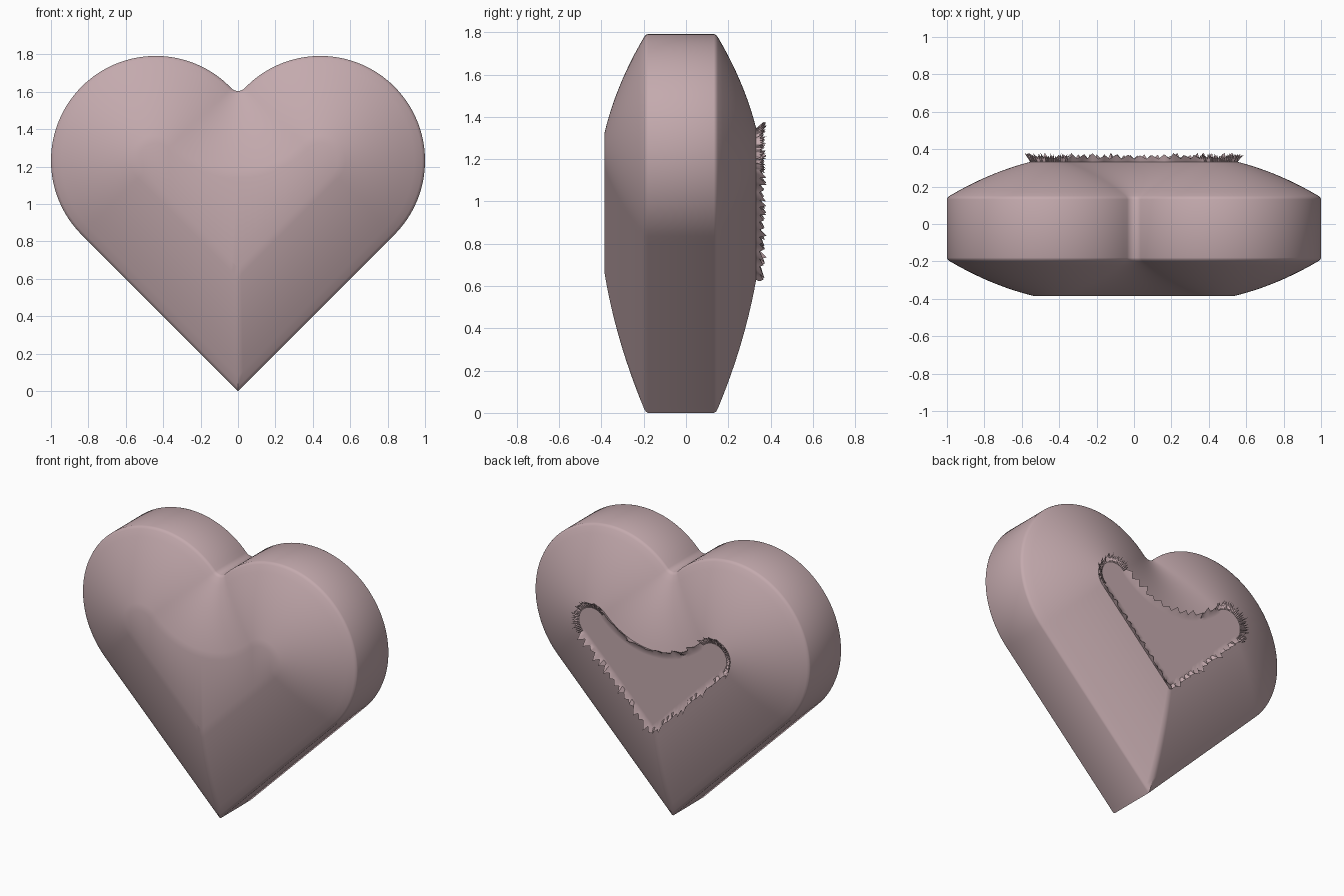
import bpy, bmesh, math, random

if "Cube" in bpy.data.objects:
    bpy.data.objects.remove(bpy.data.objects["Cube"])

random.seed(4)

# Heart outline: two lobes, a small fillet in the notch, straight sides to the tip
CX, CZ, R = 0.44, 1.232, 0.56
NOTCH = 1.605
dz = NOTCH - CZ
RHO = (CX**2 + dz**2 - R**2) / (2 * (R - dz))
NZ = NOTCH + RHO
PHI = math.atan2(CZ - NZ, CX)


def heart(d):
    """Outline inset by d, as a closed list of (x, z); same count for every d."""
    half = []
    for i in range(13):
        a = -math.pi / 2 + (PHI + math.pi / 2) * i / 12
        half.append(((RHO + d) * math.cos(a), NZ + (RHO + d) * math.sin(a)))
    for i in range(1, 65):
        a = PHI + math.pi + (-math.pi / 4 - PHI - math.pi) * i / 64
        half.append((CX + (R - d) * math.cos(a), CZ + (R - d) * math.sin(a)))
    x, z = half[-1]
    tip = CZ - CX - math.sqrt(2) * (R - d)
    for i in range(1, 31):
        t = i / 30
        half.append((x * (1 - t), z + (tip - z) * t))
    return half + [(-px, pz) for px, pz in reversed(half[1:-1])]


def dome(d):
    return 0.6 * d - 0.39 * d * d


# Cross-section from front plateau to back plateau: (inset, y, ragged)
STEPS = 12
FRONT, BACK = 0.467, 0.445
profile = []
for i in range(STEPS):
    d = FRONT + (0.015 - FRONT) * i / (STEPS - 1)
    profile.append((d, -0.19 - dome(d), False))
profile += [(0.004, -0.19, False), (0, -0.18, False),
            (0, 0.132, False), (0.004, 0.142, False)]
for i in range(STEPS):
    d = 0.015 + (BACK - 0.015) * i / (STEPS - 1)
    profile.append((d, 0.142 + dome(d), False))
# Ragged rim standing around the back plateau
profile += [(0.44, 0.36, True), (0.462, 0.345, False), (0.48, 0.345, False)]

bm = bmesh.new()
rings = []
for d, y, ragged in profile:
    ring = []
    base = heart(d)
    flared = heart(d - 0.03)
    for k, (x, z) in enumerate(base):
        yy = y
        if ragged:
            t = random.random() if k % 2 else 0.0
            x += (flared[k][0] - x) * t
            z += (flared[k][1] - z) * t
            yy = random.uniform(0.365, 0.382) if k % 2 else 0.348
        ring.append(bm.verts.new((x, yy, z)))
    rings.append(ring)

# Skin the rings and close both plateaus
n = len(rings[0])
for a, b in zip(rings, rings[1:]):
    for k in range(n):
        bm.faces.new((a[k], a[(k + 1) % n], b[(k + 1) % n], b[k]))
caps = [bm.faces.new(rings[0]), bm.faces.new(rings[-1])]
bmesh.ops.triangulate(bm, faces=caps)
bmesh.ops.recalc_face_normals(bm, faces=bm.faces)

mesh = bpy.data.meshes.new("heart_body")
bm.to_mesh(mesh)
bm.free()
obj = bpy.data.objects.new("heart_body", mesh)
bpy.context.collection.objects.link(obj)

# Dusty pink finish
mat = bpy.data.materials.new("dusty_pink")
mat.diffuse_color = (0.55, 0.40, 0.42, 1)
mat.use_nodes = True
mat.node_tree.nodes["Principled BSDF"].inputs["Base Color"].default_value = mat.diffuse_color
mesh.materials.append(mat)

bpy.context.view_layer.objects.active = obj
obj.select_set(True)
bpy.ops.object.shade_smooth_by_angle(angle=math.radians(40))
